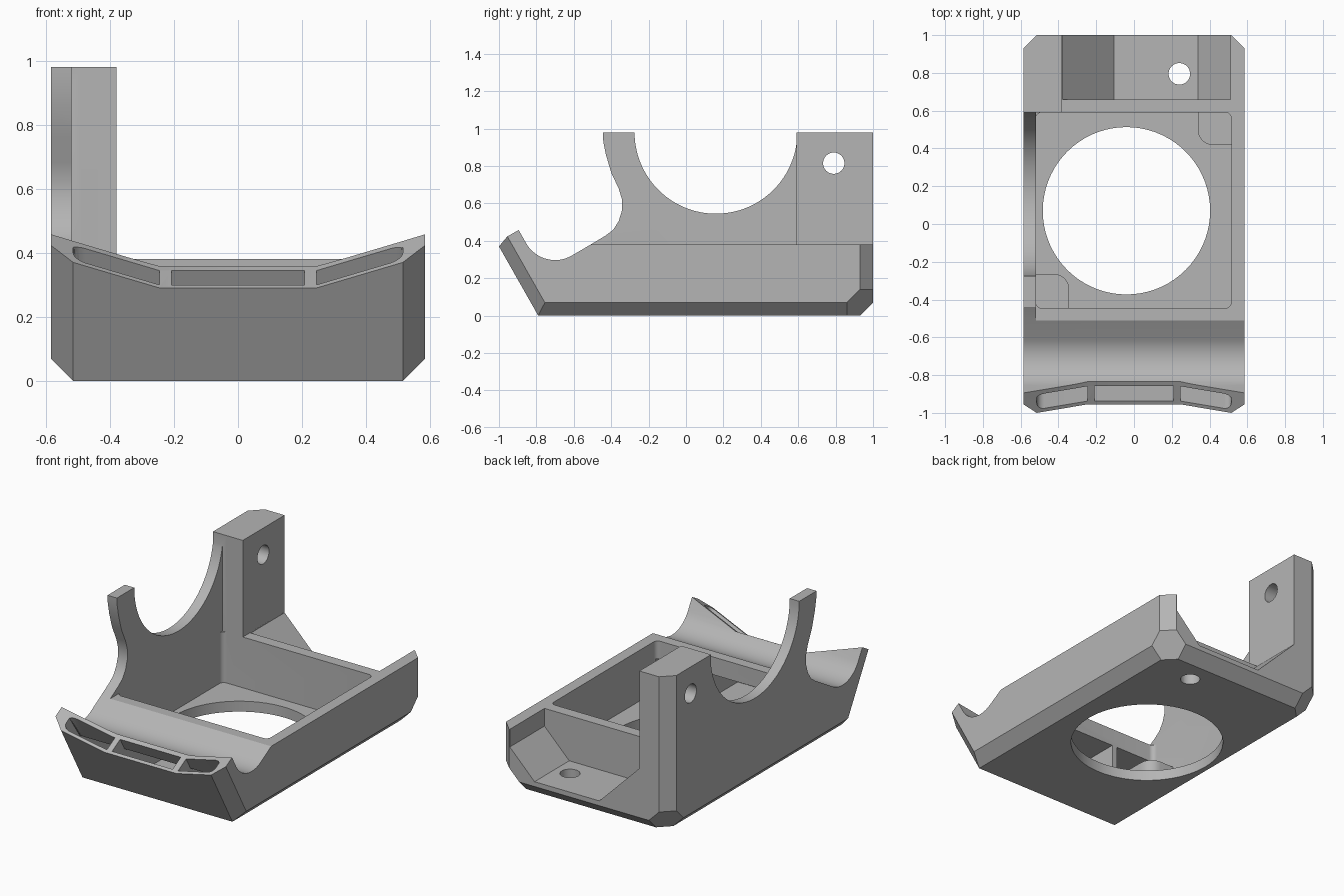
import bpy, bmesh
from math import sin, cos, radians
from mathutils import Vector

cube = bpy.data.objects.get("Cube")
if cube:
    bpy.data.objects.remove(cube)

grey = bpy.data.materials.new("grey_plastic")
grey.use_nodes = True
COLOUR = (0.46, 0.46, 0.46, 1)
grey.diffuse_color = COLOUR
grey.node_tree.nodes["Principled BSDF"].inputs["Base Color"].default_value = COLOUR

HALF, CH, RIM, TOP = 0.585, 0.07, 0.38, 0.98


def arc(cy, cz, r, a0, a1, n):
    """Points on a circular arc, angles in degrees."""
    steps = [radians(a0 + (a1 - a0) * i / n) for i in range(n + 1)]
    return [(cy + r * cos(a), cz + r * sin(a)) for a in steps]


def slant(h, depth):
    """Side-view point on the leaning front face, pushed inward by depth."""
    return (-0.79 - 0.5676 * h + 0.87 * depth, h + 0.494 * depth)


def prism(name, points, extrude, cuts=(), bevel=None, radius=0.03, segments=6):
    """Extrude a planar outline, trim it by planes, round the chosen edges."""
    bm = bmesh.new()
    face = bm.faces.new([bm.verts.new(p) for p in points])
    new = bmesh.ops.extrude_face_region(bm, geom=[face])["geom"]
    bmesh.ops.translate(bm, vec=extrude, verts=[v for v in new if isinstance(v, bmesh.types.BMVert)])
    for co, no in cuts:
        geom = bm.verts[:] + bm.edges[:] + bm.faces[:]
        res = bmesh.ops.bisect_plane(bm, geom=geom, plane_co=co, plane_no=no,
                                     clear_outer=True, dist=1e-5)
        rim = [e for e in res["geom_cut"] if isinstance(e, bmesh.types.BMEdge)]
        bmesh.ops.edgenet_fill(bm, edges=rim)
    if bevel:
        picked = [e for e in bm.edges if bevel(e.verts[0].co, e.verts[1].co)]
        bmesh.ops.bevel(bm, geom=picked, offset=radius, segments=segments,
                        affect="EDGES", profile=0.5)
    bmesh.ops.recalc_face_normals(bm, faces=bm.faces)
    mesh = bpy.data.meshes.new(name)
    bm.to_mesh(mesh)
    bm.free()
    mesh.materials.append(grey)
    obj = bpy.data.objects.new(name, mesh)
    bpy.context.collection.objects.link(obj)
    return obj


def side_prism(name, outline, x0, x1, **kw):
    return prism(name, [(x0, y, z) for y, z in outline], (x1 - x0, 0, 0), **kw)


def box(name, x0, x1, y0, y1, z0, z1, **kw):
    base = [(x0, y0, z0), (x1, y0, z0), (x1, y1, z0), (x0, y1, z0)]
    return prism(name, base, (0, 0, z1 - z0), **kw)


def combine(target, tool, operation):
    """Apply a boolean and discard the tool."""
    tool.hide_render = True
    mod = target.modifiers.new(tool.name, "BOOLEAN")
    mod.object, mod.operation, mod.solver = tool, operation, "EXACT"
    bpy.context.view_layer.objects.active = target
    bpy.ops.object.modifier_apply(modifier=mod.name)
    bpy.data.objects.remove(tool)


def upright(a, b):
    return abs(a.x - b.x) + abs(a.y - b.y) < 1e-4


# Chamfer planes, mirrored left and right
cuts = []
for s in (1, -1):
    side = Vector((s * HALF, 1, 0))
    cuts += [((s * HALF, 0, CH), (s, 0, -1)),
             (side - Vector((0, CH, 0)), (s, 1, 0)),
             (side - Vector((0, 3 * CH, 0)), (s, 1, -1)),
             ((s * (HALF - CH), -0.79, 0), (s * 0.0278, -0.0259, -0.0147))]
cuts.append(((0, 1, CH), (0, 1, -1)))

# Tray body with a trough behind the leaning front lip
outline = [(-0.79, 0), (1, 0), (1, RIM), (-0.51, RIM)]
outline += arc(-0.70, 0.475, 0.178, 300, 210, 16)
outline += [(-0.918, 0.5), slant(0.5, 0)]
tray = side_prism("tray_body", outline, -HALF, HALF, cuts=cuts)

# Tall side wall with a round cradle, and the mounting post
outline = [(0.65, 0.3), (-0.51, 0.3), (-0.51, RIM), (-0.43, 0.428)]
outline += [(-0.39, 0.458), (-0.36, 0.505), (-0.343, 0.56), (-0.342, 0.62), (-0.36, 0.68),
            (-0.4, 0.765), (-0.428, 0.86), (-0.442, 0.93), (-0.445, TOP)]
outline += arc(0.16, TOP, 0.435, 180, 360, 48) + [(0.65, TOP)]
combine(tray, side_prism("cradle_wall", outline, -HALF, -0.52), "UNION")
back_cut = [((-HALF, 1 - CH, 0), (-1, 1, 0))]
combine(tray, box("mounting_post", -HALF, -0.38, 0.59, 1, 0.2, TOP, cuts=back_cut), "UNION")

# Main bay
combine(tray, box("bay", -0.52, 0.515, -0.445, 0.59, 0.065, 1.2, bevel=upright), "DIFFERENCE")

# Rear pocket with sloping ends
pocket = [(-0.38, 0.375), (-0.37, 0.5), (0.51, 0.5), (0.51, 0.27), (0.34, 0.1), (-0.105, 0.1)]
combine(tray, prism("rear_pocket", [(x, 0.66, z) for x, z in pocket], (0, 0.5, 0)), "DIFFERENCE")

# Dipped top edge of the front lip
lip = [(-0.7, 0.426), (-0.515, 0.37), (-0.245, 0.29), (0.245, 0.29), (0.515, 0.37),
       (0.7, 0.426), (0.7, 0.7), (-0.7, 0.7)]
lip_points = [(x, *slant(h, -0.05)) for x, h in lip]
combine(tray, prism("lip_cut", lip_points, (0, 0.87 * 0.25, 0.494 * 0.25)), "DIFFERENCE")

# Three air ducts from the lip into the bay, outer ends rounded
duct = [slant(0.6, 0.02), slant(0.055, 0.02), (-0.43, 0.065), (-0.43, 0.27),
        slant(0.2157, 0.11), slant(0.6, 0.11)]


def outer_end(a, b):
    return min(abs(a.x), abs(b.x)) > 0.5 and abs(a.y - b.y) > 0.1 and abs(a.z - b.z) > 0.1


for x0, x1 in ((-0.208, 0.208), (0.245, 0.515), (-0.515, -0.245)):
    combine(tray, side_prism("duct", duct, x0, x1, bevel=outer_end, radius=0.04), "DIFFERENCE")

# Round holes: fan opening, pocket screw hole, post cross hole
fan = [(x, y, -0.1) for x, y in arc(-0.04, 0.07, 0.443, 0, 360, 72)[:-1]]
combine(tray, prism("fan_opening", fan, (0, 0, 0.3)), "DIFFERENCE")
screw = [(x, y, -0.1) for x, y in arc(0.24, 0.795, 0.057, 0, 360, 32)[:-1]]
combine(tray, prism("screw_hole", screw, (0, 0, 0.4)), "DIFFERENCE")
cross = arc(0.79, 0.815, 0.057, 0, 360, 32)[:-1]
combine(tray, side_prism("post_hole", cross, -0.8, -0.2), "DIFFERENCE")


# Two corner pads on the bay floor, inner corner rounded
def inner_corner(a, b):
    return upright(a, b) and abs(a.x) < 0.4 and abs(a.y) < 0.43


pads = [box("rear_corner_pad", 0.338, 0.53, 0.418, 0.61, 0.03, 0.16,
            bevel=inner_corner, radius=0.08),
        box("front_corner_pad", -0.54, -0.343, -0.455, -0.265, 0.03, 0.16,
            bevel=inner_corner, radius=0.08)]

for obj in [tray] + pads:
    bpy.ops.object.select_all(action="DESELECT")
    obj.select_set(True)
    bpy.context.view_layer.objects.active = obj
    bpy.ops.object.shade_smooth_by_angle(angle=radians(25))
